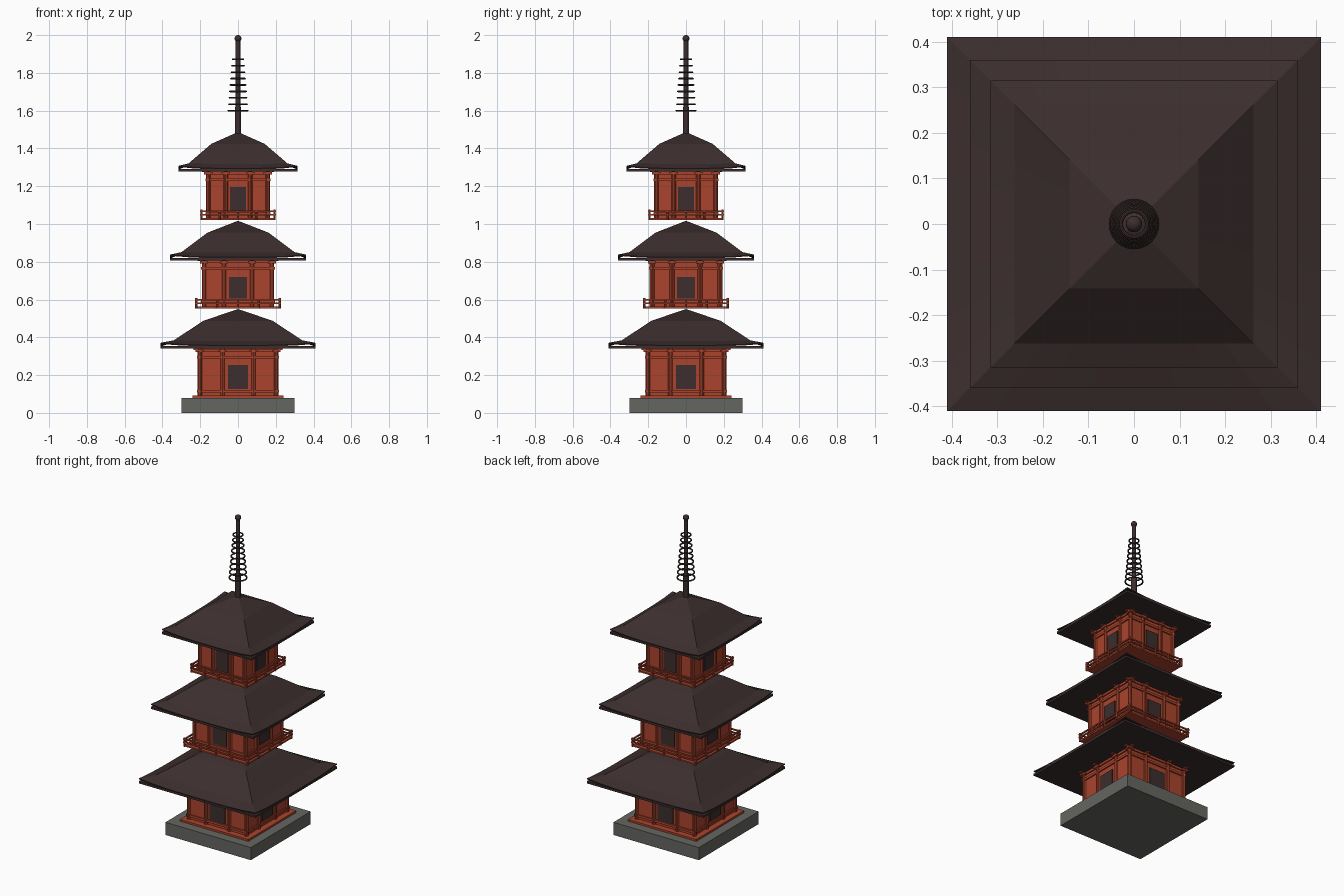
import bpy, bmesh, math
from mathutils import Vector, Matrix

cube = bpy.data.objects.get("Cube")
if cube:
    bpy.data.objects.remove(cube)


def material(name, rgb):
    m = bpy.data.materials.new(name)
    m.use_nodes = True
    m.diffuse_color = (*rgb, 1)
    m.node_tree.nodes["Principled BSDF"].inputs["Base Color"].default_value = (*rgb, 1)
    return m


RED = material("red_timber", (0.40, 0.057, 0.026))
DARK = material("dark_roof", (0.045, 0.027, 0.027))
STONE = material("grey_stone", (0.13, 0.13, 0.12))


def finish(name, bm, mat, smooth=False):
    bmesh.ops.recalc_face_normals(bm, faces=bm.faces)
    mesh = bpy.data.meshes.new(name)
    bm.to_mesh(mesh)
    bm.free()
    mesh.materials.append(mat)
    for p in mesh.polygons:
        p.use_smooth = smooth
    ob = bpy.data.objects.new(name, mesh)
    bpy.context.collection.objects.link(ob)
    return ob


def box(bm, x0, x1, y0, y1, z0, z1, turn=0):
    """Add a box by its limits, turned about z by quarter turns."""
    m = (Matrix.Rotation(turn * math.pi / 2, 4, 'Z')
         @ Matrix.Translation(((x0 + x1) / 2, (y0 + y1) / 2, (z0 + z1) / 2))
         @ Matrix.Diagonal((x1 - x0, y1 - y0, z1 - z0, 1)))
    bmesh.ops.create_cube(bm, size=1, matrix=m)


def slab(name, half, z0, z1, mat):
    bm = bmesh.new()
    box(bm, -half, half, -half, half, z0, z1)
    return finish(name, bm, mat)


def rod(bm, x, y, z0, z1, r, sides=10):
    bmesh.ops.create_cone(bm, cap_ends=True, segments=sides, radius1=r, radius2=r,
                          depth=z1 - z0, matrix=Matrix.Translation((x, y, (z0 + z1) / 2)))


def roof(name, half, tip):
    """Four-sided broken-slope roof with slightly raised eave corners."""
    bm = bmesh.new()
    n = 8
    rings = []
    for k, rise, lift in ((1, -0.008, 0.014), (0.83, 0.016, 0.003), (0.45, 0.122, 0)):
        ring = []
        for side in range(4):
            for i in range(n):
                t = 2 * i / n - 1
                v = Vector((t * half * k, -half * k, tip + rise + lift * abs(t) ** 3))
                ring.append(bm.verts.new(Matrix.Rotation(side * math.pi / 2, 3, 'Z') @ v))
        rings.append(ring)
    apex = bm.verts.new((0, 0, tip + 0.185))
    count = 4 * n
    for i in range(count):
        j = (i + 1) % count
        for low, high in zip(rings, rings[1:]):
            bm.faces.new((low[i], low[j], high[j], high[i]))
        bm.faces.new((rings[-1][i], rings[-1][j], apex))
    ob = finish(name, bm, DARK)
    mod = ob.modifiers.new("thickness", 'SOLIDIFY')
    mod.thickness = 0.006
    mod.offset = -1
    # flat eave board below the tiles
    slab(name + "_eave_board", half, tip - 0.025, tip - 0.012, DARK)


def storey(label, half, z0, z1, door_half, door_z0, door_z1, beams):
    """Walls, posts, beams, brackets and doors on all four sides."""
    slab(label + "_walls", half - 0.015, z0, z1, RED)
    frame, doors, brackets = bmesh.new(), bmesh.new(), bmesh.new()
    inner = half * 0.38
    face = half - 0.015
    for side in range(4):
        rot = Matrix.Rotation(side * math.pi / 2, 3, 'Z')
        for x in (-face, -inner, inner):
            p = rot @ Vector((x, -face, 0))
            rod(frame, p.x, p.y, z0, z1, 0.012)
        for z in beams:
            box(frame, -half, half, -face - 0.008, -face, z - 0.007, z + 0.007, side)
        box(doors, -door_half, door_half, -face - 0.006, -face + 0.002, door_z0, door_z1, side)
        # stepped brackets on each post
        for x in (-face, -inner, inner, face):
            box(brackets, x - 0.022, x + 0.022, -face - 0.016, -face, z1 - 0.03, z1 - 0.018, side)
            box(brackets, x - 0.010, x + 0.010, -face - 0.034, -face, z1 - 0.018, z1 - 0.004, side)
    finish(label + "_frame", frame, RED)
    finish(label + "_doors", doors, DARK)
    finish(label + "_brackets", brackets, RED)


def balcony(label, half, z):
    """Thin floor with a two-rail fence around it."""
    slab(label + "_balcony_floor", half - 0.006, z, z + 0.009, RED)
    bm = bmesh.new()
    at = half - 0.007
    for side in range(4):
        rot = Matrix.Rotation(side * math.pi / 2, 3, 'Z')
        for k in (-1, -0.5, 0, 0.5):
            p = rot @ Vector((k * at, -at, 0))
            rod(bm, p.x, p.y, z, z + (0.055 if k == -1 else 0.045), 0.006, 8)
        for h in (0.027, 0.046):
            box(bm, -half, half, -at - 0.004, -at + 0.004, z + h - 0.004, z + h + 0.004, side)
    finish(label + "_balcony_rails", bm, RED)


# stone base and sill
slab("stone_base", 0.30, 0, 0.08, STONE)
slab("ground_sill", 0.24, 0.08, 0.092, RED)

# three storeys, each with its roof
storey("lower_storey", 0.217, 0.085, 0.352, 0.053, 0.127, 0.254, (0.115, 0.295, 0.33))
roof("lower_roof", 0.41, 0.365)

balcony("middle", 0.228, 0.553)
storey("middle_storey", 0.195, 0.553, 0.822, 0.048, 0.605, 0.72, (0.59, 0.765, 0.80))
roof("middle_roof", 0.36, 0.832)

balcony("upper", 0.20, 1.022)
storey("upper_storey", 0.172, 1.022, 1.292, 0.043, 1.065, 1.195, (1.055, 1.235, 1.27))
roof("upper_roof", 0.315, 1.302)

# spire pole with ball on top
bm = bmesh.new()
rod(bm, 0, 0, 1.47, 1.62, 0.017, 16)
rod(bm, 0, 0, 1.62, 1.98, 0.012, 16)
finish("spire_pole", bm, DARK)
bm = bmesh.new()
bmesh.ops.create_uvsphere(bm, u_segments=16, v_segments=10, radius=0.018,
                          matrix=Matrix.Translation((0, 0, 1.982)))
finish("spire_ball", bm, DARK, True)

# nine rings shrinking towards the top
for i in range(9):
    bpy.ops.mesh.primitive_torus_add(major_radius=0.051 - 0.0028 * i, minor_radius=0.0045,
                                     major_segments=24, minor_segments=8,
                                     location=(0, 0, 1.60 + 0.034 * i))
    ring = bpy.context.object
    ring.name = "spire_ring_%d" % (i + 1)
    ring.data.materials.append(DARK)
    bpy.ops.object.shade_smooth_by_angle()
